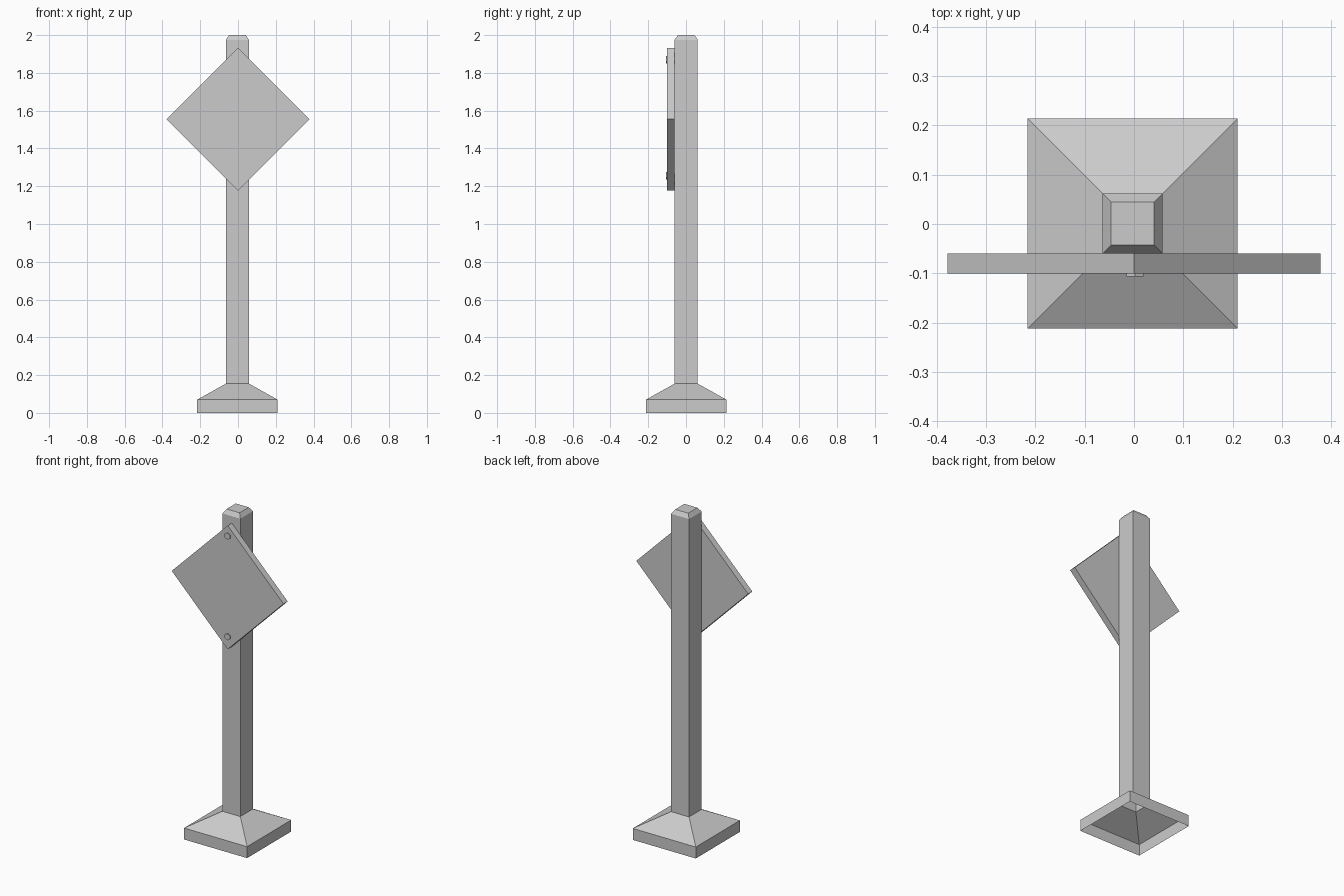
import bpy, bmesh, math
from mathutils import Matrix

cube = bpy.data.objects.get("Cube")
if cube:
    bpy.data.objects.remove(cube)

grey = bpy.data.materials.new("plain_grey")
grey.use_nodes = True
colour = (0.6, 0.6, 0.6, 1)
grey.diffuse_color = colour
grey.node_tree.nodes["Principled BSDF"].inputs["Base Color"].default_value = colour


def finish(name, bm, location):
    bmesh.ops.recalc_face_normals(bm, faces=bm.faces)
    mesh = bpy.data.meshes.new(name)
    bm.to_mesh(mesh)
    bm.free()
    mesh.materials.append(grey)
    obj = bpy.data.objects.new(name, mesh)
    obj.location = location
    bpy.context.collection.objects.link(obj)


def square_shell(name, profile, location):
    """Stack square rings of (half width, height), capped on top, open below."""
    bm = bmesh.new()
    rings = [[bm.verts.new((sx * r, sy * r, z))
              for sx, sy in ((-1, -1), (1, -1), (1, 1), (-1, 1))]
             for r, z in profile]
    for low, high in zip(rings, rings[1:]):
        for i in range(4):
            j = (i + 1) % 4
            bm.faces.new((low[i], low[j], high[j], high[i]))
    bm.faces.new(rings[-1])
    finish(name, bm, location)


def front_prism(name, sides, radius, depth, location):
    """Regular prism facing the front, with one corner pointing up."""
    bm = bmesh.new()
    rings = []
    for y in (-depth / 2, depth / 2):
        angles = [math.tau * i / sides for i in range(sides)]
        rings.append([bm.verts.new((radius * math.sin(a), y, radius * math.cos(a)))
                      for a in angles])
    front, back = rings
    bm.faces.new(front)
    bm.faces.new(back)
    for i in range(sides):
        j = (i + 1) % sides
        bm.faces.new((front[i], front[j], back[j], back[i]))
    finish(name, bm, location)


# Hollow post with flared foot and bevelled top
square_shell("post_and_base",
             [(0.213, 0), (0.213, 0.07), (0.061, 0.155), (0.061, 1.975), (0.044, 2)],
             (-0.003, 0.001, 0))

# Diamond sign plate
front_prism("sign_plate", 4, 0.378, 0.04, (0, -0.08, 1.555))

# Bolts at the upper and lower corners of the plate
for name, z in (("upper_bolt", 1.87), ("lower_bolt", 1.255)):
    front_prism(name, 6, 0.02, 0.044, (0.002, -0.085, z))
